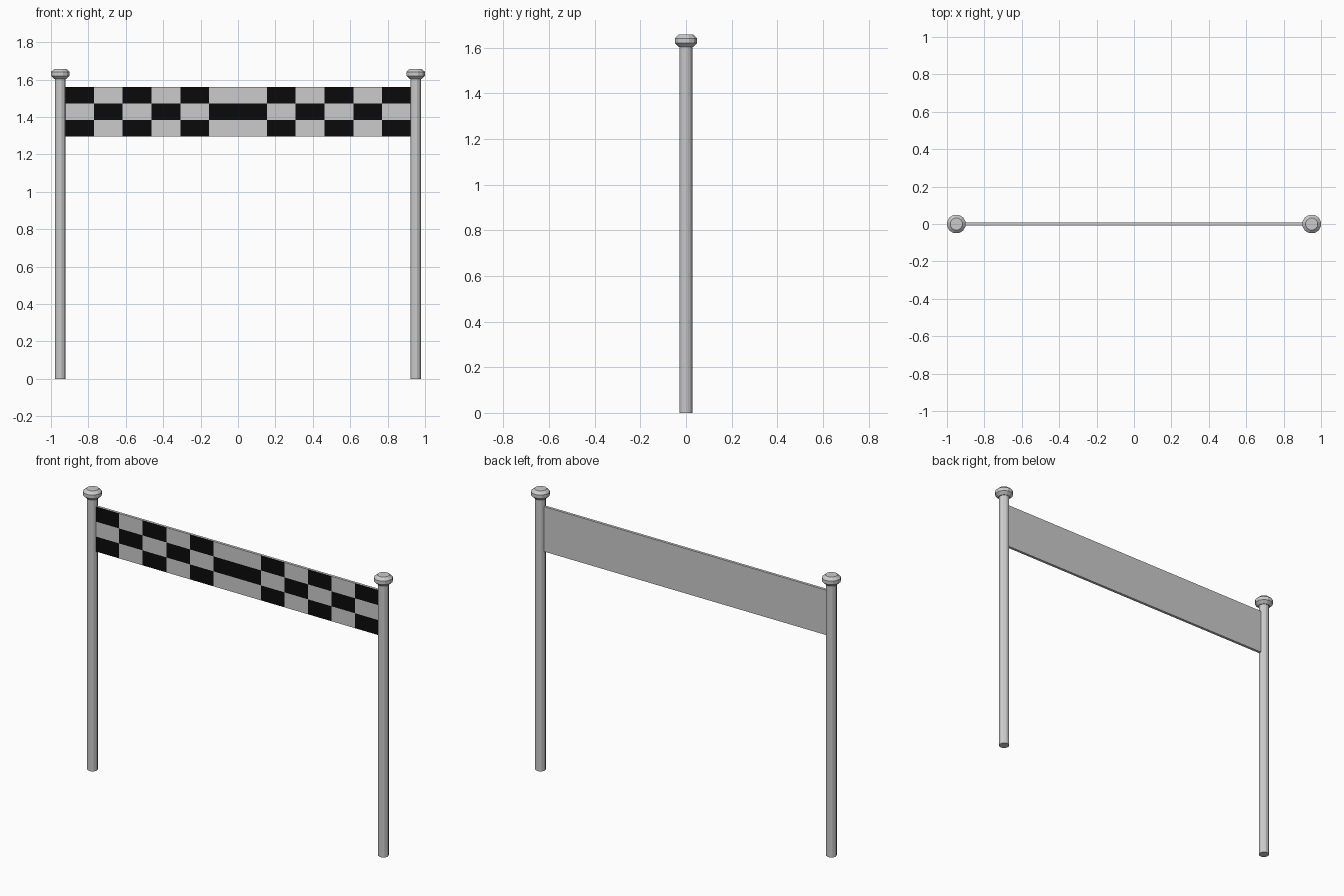
import bpy, bmesh, math

if "Cube" in bpy.data.objects:
    bpy.data.objects.remove(bpy.data.objects["Cube"])

SIDES = 12


def make_object(name, bm, materials=()):
    bmesh.ops.recalc_face_normals(bm, faces=bm.faces)
    mesh = bpy.data.meshes.new(name)
    bm.to_mesh(mesh)
    bm.free()
    for m in materials:
        mesh.materials.append(m)
    obj = bpy.data.objects.new(name, mesh)
    bpy.context.collection.objects.link(obj)
    return obj


def lathe(name, profile, x):
    """Stack of rings (radius, z), closed at both ends."""
    bm = bmesh.new()
    rings = []
    for r, z in profile:
        angles = [2 * math.pi * (i + 0.5) / SIDES for i in range(SIDES)]
        rings.append([bm.verts.new((x + r * math.cos(a), r * math.sin(a), z)) for a in angles])
    for low, high in zip(rings, rings[1:]):
        for i in range(SIDES):
            j = (i + 1) % SIDES
            bm.faces.new((low[i], low[j], high[j], high[i]))
    bm.faces.new(rings[0][::-1])
    bm.faces.new(rings[-1])
    return make_object(name, bm)


# Posts with faceted caps
for side, x in (("left", -0.95), ("right", 0.95)):
    lathe(side + "_post", [(0.029, 0), (0.029, 1.605)], x)
    lathe(side + "_post_cap",
          [(0.033, 1.603), (0.051, 1.62), (0.051, 1.641), (0.033, 1.657)], x)

# Banner: thin board, front divided into a checker mirrored about the centre
black = bpy.data.materials.new("black_check")
black.diffuse_color = (0.003, 0.003, 0.003, 1)
black.use_nodes = True
black.node_tree.nodes["Principled BSDF"].inputs["Base Color"].default_value = black.diffuse_color
W, Z0, Z1, T = 0.925, 1.295, 1.56, 0.008
COLS, ROWS = 12, 3
bm = bmesh.new()
grid = [[[bm.verts.new((-W + 2 * W * c / COLS, y, Z0 + (Z1 - Z0) * r / ROWS))
          for r in range(ROWS + 1)] for c in range(COLS + 1)] for y in (-T, T)]
front, back = grid
for c in range(COLS):
    for r in range(ROWS):
        for g in grid:
            f = bm.faces.new((g[c][r], g[c + 1][r], g[c + 1][r + 1], g[c][r + 1]))
            if g is front and (min(c, COLS - 1 - c) + r) % 2 == 0:
                f.material_index = 1
    for r in (0, ROWS):
        bm.faces.new((front[c][r], front[c + 1][r], back[c + 1][r], back[c][r]))
for r in range(ROWS):
    for c in (0, COLS):
        bm.faces.new((front[c][r], front[c][r + 1], back[c][r + 1], back[c][r]))
make_object("checkered_banner", bm, (None, black))
